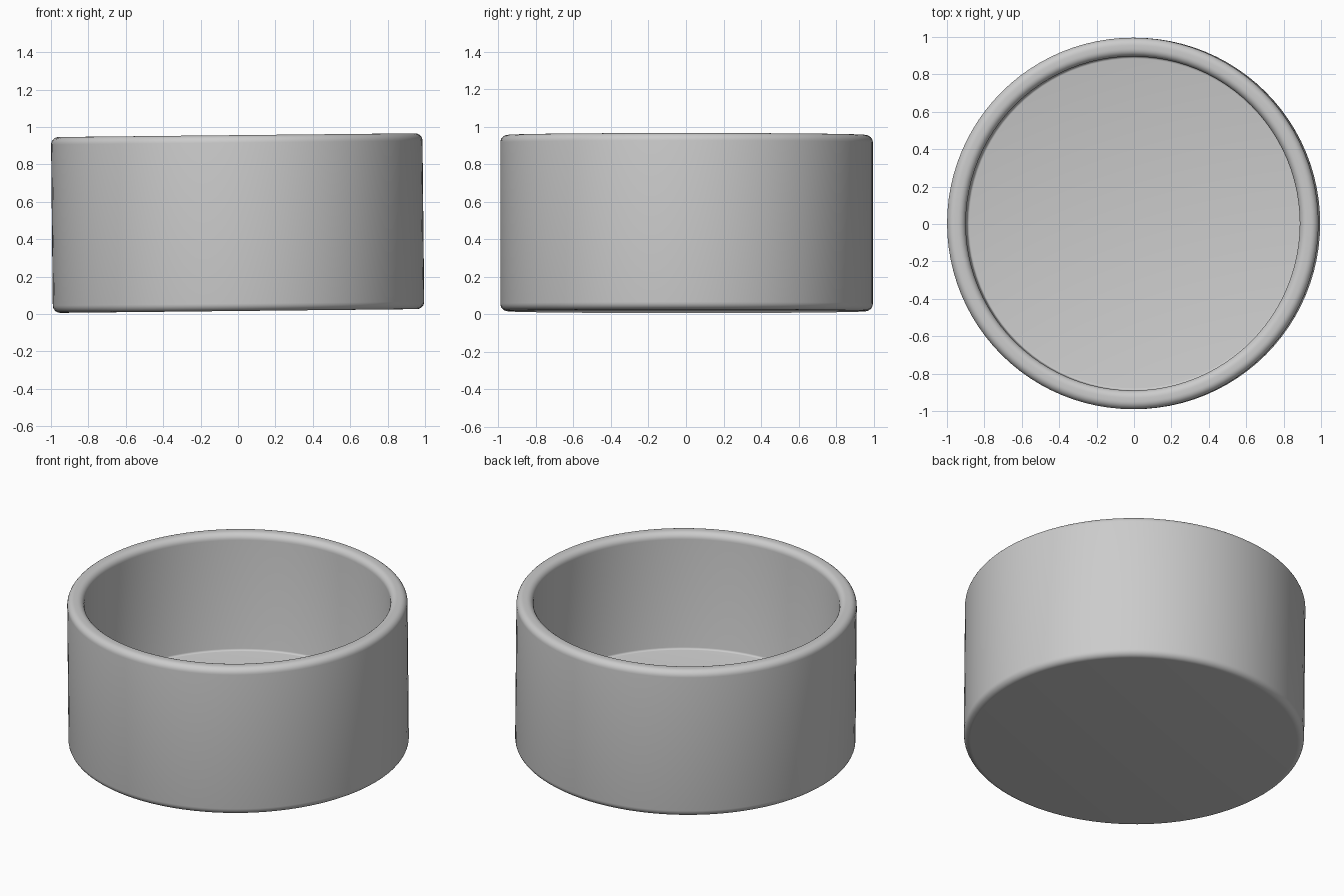
import bpy, bmesh, math

if "Cube" in bpy.data.objects:
    bpy.data.objects.remove(bpy.data.objects["Cube"])

R_OUT, R_IN = 0.993, 0.893      # outer and inner wall radii
HEIGHT, FLOOR = 0.94, 0.192     # total height, floor thickness
SEGMENTS = 96


def arc(cx, cz, r, a0, a1, n=6):
    """Points of a rounded corner, angles in degrees."""
    angles = [math.radians(a0 + (a1 - a0) * i / n) for i in range(n + 1)]
    return [(cx + r * math.cos(a), cz + r * math.sin(a)) for a in angles]


# Half profile from the bottom centre, over the rim, to the floor centre
b, f = 0.04, 0.012
profile = [(0, 0)]
profile += arc(R_OUT - b, b, b, -90, 0)
profile += arc(R_OUT - b, HEIGHT - b, b, 0, 90)
profile += arc(R_IN + b, HEIGHT - b, b, 90, 180)
profile += arc(R_IN - f, FLOOR + f, f, 0, -90, 3)
profile += [(0, FLOOR)]

# Round dish: spin the profile around z
bm = bmesh.new()
verts = [bm.verts.new((x, 0, z)) for x, z in profile]
edges = [bm.edges.new(pair) for pair in zip(verts, verts[1:])]
bmesh.ops.spin(bm, geom=verts + edges, cent=(0, 0, 0), axis=(0, 0, 1),
               angle=math.tau, steps=SEGMENTS, use_merge=True)
bmesh.ops.remove_doubles(bm, verts=bm.verts, dist=1e-5)
bmesh.ops.recalc_face_normals(bm, faces=bm.faces)
mesh = bpy.data.meshes.new("round_dish")
bm.to_mesh(mesh)
bm.free()

dish = bpy.data.objects.new("round_dish", mesh)
bpy.context.collection.objects.link(dish)

# The dish leans very slightly to the left
dish.rotation_euler = (0, math.radians(-0.6), 0)
dish.location = (0.003, 0.003, 0.016)

bpy.context.view_layer.objects.active = dish
dish.select_set(True)
bpy.ops.object.shade_smooth_by_angle(angle=math.radians(35))
